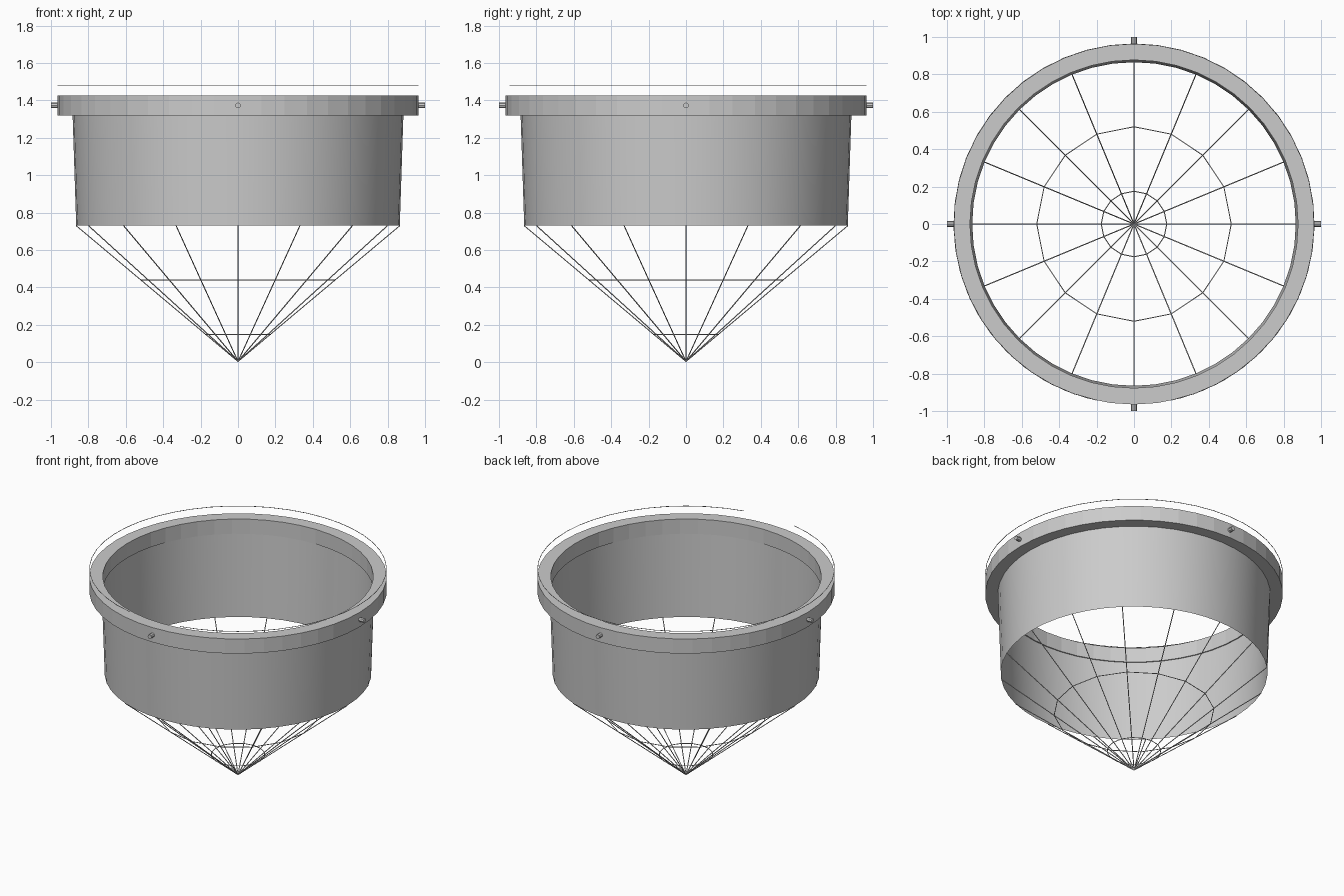
import bpy, bmesh
from math import sin, cos, pi, radians
from mathutils import Matrix

if "Cube" in bpy.data.objects:
    bpy.data.objects.remove(bpy.data.objects["Cube"])

SIDES, WIRES = 48, 16


def finish(name, bm, smooth=False):
    mesh = bpy.data.meshes.new(name)
    bmesh.ops.recalc_face_normals(bm, faces=bm.faces)
    bm.to_mesh(mesh)
    bm.free()
    if smooth:
        mesh.polygons.foreach_set("use_smooth", [True] * len(mesh.polygons))
    obj = bpy.data.objects.new(name, mesh)
    bpy.context.collection.objects.link(obj)
    return obj


def lathe(name, profile, closed=False, smooth=False):
    """Revolve (radius, z) points about the z axis."""
    bm = bmesh.new()
    rings = [[bm.verts.new((r * cos(2 * pi * i / SIDES), r * sin(2 * pi * i / SIDES), z))
              for i in range(SIDES)] for r, z in profile]
    pairs = list(zip(rings, rings[1:])) + ([(rings[-1], rings[0])] if closed else [])
    for a, b in pairs:
        for i in range(SIDES):
            j = (i + 1) % SIDES
            bm.faces.new((a[i], a[j], b[j], b[i]))
    return finish(name, bm, smooth)


def wires(name, paths, radius, cyclic=False):
    """Thin round wires through each list of points."""
    curve = bpy.data.curves.new(name, 'CURVE')
    curve.dimensions = '3D'
    curve.bevel_depth = radius
    curve.bevel_resolution = 1
    curve.use_fill_caps = True
    for path in paths:
        spline = curve.splines.new('POLY')
        spline.points.add(len(path) - 1)
        for p, co in zip(spline.points, path):
            p.co = (*co, 1)
        spline.use_cyclic_u = cyclic
    obj = bpy.data.objects.new(name, curve)
    bpy.context.collection.objects.link(obj)
    return obj


def arc(r, z, start, end, n, full=False):
    steps = n if full else n - 1
    return [(r * cos(start + (end - start) * i / steps),
             r * sin(start + (end - start) * i / steps), z) for i in range(n)]


# Heavy rim and the slightly tapered open wall below it
lathe("rim", [(0.877, 1.32), (0.965, 1.32), (0.965, 1.425), (0.877, 1.425)], closed=True)
lathe("wall", [(0.865, 0.73), (0.886, 1.37)], smooth=True)

# Wire cone: bridle lines to the tip and two cross rings
wires("bridle_lines",
      [[(0, 0, 0.004), (0.865 * cos(2 * pi * i / WIRES), 0.865 * sin(2 * pi * i / WIRES), 0.73)]
       for i in range(WIRES)], 0.003)
wires("cross_rings", [arc(r, z, 0, 2 * pi, WIRES, True) for r, z in ((0.52, 0.44), (0.175, 0.148))],
      0.0025, cyclic=True)

# Open hoop floating above the rim, with its gap at the front
wires("top_hoop", [arc(0.963, 1.478, radians(-78), radians(258), 45)], 0.002)

# Four studs around the rim
bm = bmesh.new()
for i in range(4):
    place = (Matrix.Rotation(i * pi / 2, 4, 'Z') @ Matrix.Translation((0.975, 0, 1.373))
             @ Matrix.Rotation(pi / 2, 4, 'Y'))
    bmesh.ops.create_cone(bm, cap_ends=True, segments=8, radius1=0.015, radius2=0.015,
                          depth=0.05, matrix=place)
finish("rim_studs", bm)
